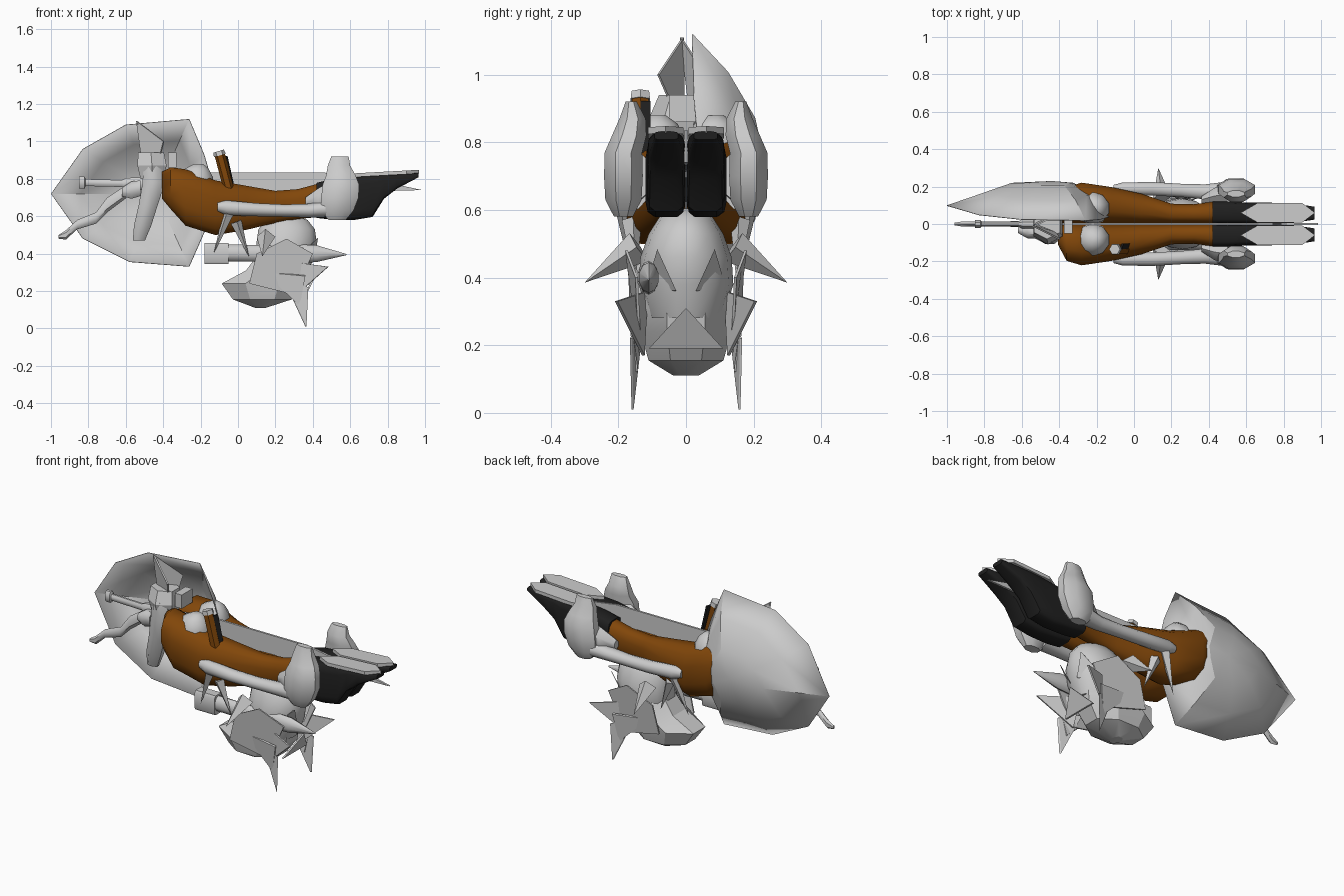
import bpy, bmesh, math
from mathutils import Vector


def material(name, rgb):
    m = bpy.data.materials.new(name)
    m.diffuse_color = (*rgb, 1)
    return m


GREY = material("plain grey", (0.6, 0.6, 0.6))
BROWN = material("leather brown", (0.22, 0.062, 0.003))
BLACK = material("boot black", (0.014, 0.014, 0.014))


def finish(name, bm, mat, smooth=35):
    bmesh.ops.recalc_face_normals(bm, faces=bm.faces)
    me = bpy.data.meshes.new(name)
    bm.to_mesh(me)
    bm.free()
    me.materials.append(mat)
    ob = bpy.data.objects.new(name, me)
    bpy.context.collection.objects.link(ob)
    if smooth:
        bpy.ops.object.select_all(action='DESELECT')
        ob.select_set(True)
        bpy.context.view_layer.objects.active = ob
        bpy.ops.object.shade_smooth_by_angle(angle=math.radians(smooth))
    return ob


def loft(name, sections, mat=GREY, axis='x', n=10, square=1.0, side=1, smooth=45):
    """Skin rounded rings (x, y, z, r1, r2) lying across the given axis."""
    bm = bmesh.new()
    rings = []
    for x, y, z, r1, r2 in sections:
        ring = []
        for i in range(n):
            a = 2 * math.pi * (i + 0.5) / n
            c, s = math.cos(a), math.sin(a)
            c = math.copysign(abs(c) ** square, c) * r1
            s = math.copysign(abs(s) ** square, s) * r2
            d = (0, c, s) if axis == 'x' else (c, s, 0)
            ring.append(bm.verts.new((x + d[0], (y + d[1]) * side, z + d[2])))
        rings.append(ring)
    for a, b in zip(rings, rings[1:]):
        for i in range(n):
            j = (i + 1) % n
            bm.faces.new((a[i], a[j], b[j], b[i]))
    bm.faces.new(rings[0])
    bm.faces.new(rings[-1])
    return finish(name, bm, mat, smooth)


def spike(name, base, tip, r, n=4, r2=0.0, mat=GREY):
    base, tip = Vector(base), Vector(tip)
    d = tip - base
    bm = bmesh.new()
    bmesh.ops.create_cone(bm, cap_ends=True, segments=n, radius1=r, radius2=r2, depth=d.length)
    rot = d.to_track_quat('Z', 'Y')
    for v in bm.verts:
        v.co = rot @ v.co + (base + tip) / 2
    return finish(name, bm, mat, 30)


def plate(name, pts, thick, mat=GREY):
    """Prism from a closed 3D outline, thickened along the given vector."""
    bm = bmesh.new()
    f = bm.faces.new([bm.verts.new(p) for p in pts])
    ex = bmesh.ops.extrude_face_region(bm, geom=[f])['geom']
    bmesh.ops.translate(bm, vec=thick, verts=[v for v in ex if isinstance(v, bmesh.types.BMVert)])
    return finish(name, bm, mat, 0)


# Domed shield, hollow towards the front
outline = [(-1, .72, .10), (-.83, .96, .05), (-.6, 1.09, .025), (-.26, 1.12, .02),
           (-.18, .93, .025), (-.13, .76, .04), (-.15, .58, .03), (-.26, .33, .02),
           (-.58, .355, .025), (-.83, .48, .05)]
bm = bmesh.new()
cx, cz = -.44, .72
rings = []
for s, y in ((1, None), (.72, .125), (.38, .205)):
    ring = []
    for px, pz, py in outline:
        bulge = .04 if abs(pz - cz) < .26 else 0
        ring.append(bm.verts.new((cx + (px - cx) * s, py if y is None else y + bulge * s,
                                  cz + (pz - cz) * s)))
    rings.append(ring)
top = bm.verts.new((cx, .23, cz))
for i in range(len(outline)):
    j = (i + 1) % len(outline)
    for a, b in zip(rings, rings[1:]):
        bm.faces.new((a[i], a[j], b[j], b[i]))
    bm.faces.new((rings[-1][i], rings[-1][j], top))
shield = finish("shield", bm, GREY, 25)
mod = shield.modifiers.new("thickness", 'SOLIDIFY')
mod.thickness = .004

# Limbs and clothing, one set per side
for s, tag in ((-1, "right"), (1, "left")):
    loft(tag + "_trouser_leg", [(-.405, .06, .765, .055, .075), (-.36, .10, .75, .10, .115),
                                (-.28, .112, .70, .112, .155), (-.12, .10, .645, .10, .15),
                                (.04, .082, .645, .082, .122), (.2, .056, .65, .054, .088),
                                (.32, .055, .665, .052, .082), (.43, .062, .685, .06, .092)],
         BROWN, n=12, square=.8, side=s)
    loft(tag + "_boot", [(.42, .061, .685, .06, .095), (.5, .061, .69, .06, .11),
                         (.62, .058, .695, .057, .117), (.72, .058, .71, .057, .115),
                         (.78, .058, .758, .055, .066), (.85, .058, .785, .053, .038),
                         (.965, .058, .82, .035, .012)],
         BLACK, n=12, square=.4, side=s)
    # boot sole
    plate(tag + "_sole", [(x, y * s, .808 + (x - .6) * .055) for x, y in
                          ((.57, .06), (.66, .112), (.9, .112), (.968, .06), (.9, .008), (.66, .008))],
          (0, 0, .02))
    loft(tag + "_hip_guard", [(-.22, .085, .74, .09, .09), (-.22, .085, .81, .09, .085),
                              (-.22, .085, .855, .065, .06), (-.21, .085, .88, .025, .025)],
         axis='z', side=s)
    loft(tag + "_arm", [(-.11, .185, .65, .025, .025), (-.06, .19, .645, .034, .04),
                        (.1, .188, .635, .038, .035), (.25, .18, .63, .037, .033),
                        (.38, .172, .63, .042, .037), (.48, .172, .64, .055, .045)], side=s)
    loft(tag + "_glove", [(.53, .185, .58, .05, .03), (.53, .185, .63, .095, .058),
                          (.545, .185, .70, .108, .062), (.55, .185, .77, .105, .06),
                          (.55, .168, .82, .085, .055), (.54, .158, .87, .065, .042),
                          (.545, .162, .92, .05, .018)],
         axis='z', n=8, side=s)
    loft(tag + "_knuckles", [(.36, .13, .67, .02, .03), (.43, .15, .68, .05, .07),
                             (.5, .16, .70, .06, .09)], n=6, side=s)
    # spikes and fins of the lower creature-like helmet
    spike(tag + "_side_horn", (.15, .14 * s, .49), (.13, .30 * s, .385), .05)
    plate(tag + "_long_fin", [(.24, .125 * s, .27), (.37, .16 * s, .22), (.36, .155 * s, .01)],
          (.006, .006 * s, 0))
    plate(tag + "_rear_fin", [(.26, .12 * s, .36), (.30, .13 * s, .17), (.48, .21 * s, .33)],
          (.004, -.008 * s, 0))
    plate(tag + "_cheek_fin", [(.14, .15 * s, .30), (.33, .15 * s, .12), (.36, .17 * s, .28)],
          (0, -.008 * s, .004))
    plate(tag + "_brow_fin", [(.30, .12 * s, .36), (.40, .03 * s, .36), (.42, .085 * s, .48)],
          (.008, 0, .004))
    plate(tag + "_helmet_wall", [(.06, .165 * s, .24), (.30, .14 * s, .18), (.40, .15 * s, .40),
                                 (.26, .18 * s, .48), (.10, .17 * s, .40)], (0, -.008 * s, 0))
    spike(tag + "_elbow_spike", (-.05, .185 * s, .62), (-.13, .16 * s, .40), .03)
    spike(tag + "_belt_spike", (-.01, .16 * s, .57), (.06, .15 * s, .38), .03)

# Helmet: narrow jaw, open brow and smooth crown
loft("helmet_jaw", [(.12, 0, .11, .03, .04), (.13, 0, .155, .17, .12), (.13, 0, .24, .235, .145),
                    (.20, 0, .31, .17, .15), (.24, 0, .40, .14, .13)], axis='z', n=8, smooth=20)
loft("helmet_crown", [(.24, 0, .28, .13, .11), (.25, 0, .38, .16, .14), (.26, 0, .46, .165, .135),
                      (.26, 0, .53, .155, .11), (.26, 0, .58, .115, .078), (.26, 0, .605, .04, .03)],
     axis='z', n=14)
plate("helmet_crest", [(.36, -.11, .19), (.36, .11, .19), (.42, 0, .31)], (.01, 0, 0))

# Pointed spear slung beneath the body
loft("spear_socket", [(-.18, -.11, .40, .035, .058), (-.05, -.11, .40, .035, .058)], square=.3, n=8)
loft("spear", [(-.1, -.11, .405, .035, .045), (.18, -.11, .40, .03, .045), (.32, -.11, .40, .03, .05),
               (.42, -.11, .40, .03, .045), (.58, -.11, .395, .002, .003)])

# Sword: blade runs between the legs, grip points at the shield tip
plate("sword_blade", [(x, -.006, z) for x, z in ((-.5, .76), (-.5, .80), (-.13, .835), (.45, .835),
                                                  (.75, .79), (.985, .74), (.6, .73), (0, .72))],
      (0, .012, 0))
loft("sword_grip", [(-.85, 0, .78, .022, .035), (-.82, 0, .78, .022, .035), (-.815, 0, .78, .015, .02),
                    (-.62, 0, .775, .015, .02), (-.60, 0, .775, .025, .032), (-.45, 0, .775, .03, .04)], n=8)
plate("guard_block", [(-.375, y, z) for y, z in ((-.05, .86), (.05, .86), (.05, .94), (-.05, .94))],
      (.045, 0, 0))
loft("guard_core", [(-.46, -.02, .80, .07, .07), (-.46, -.02, .87, .09, .09),
                    (-.465, -.01, .94, .08, .07)], axis='z', n=6, smooth=20)
plate("guard_front_blade", [(-.545, -.012, 1.11), (-.40, -.085, 1.0), (-.42, -.05, .92), (-.52, -.01, .93)],
      (.006, .006, 0))
plate("guard_back_blade", [(-.545, -.012, 1.11), (-.40, .06, 1.0), (-.42, .05, .92), (-.52, .01, .93)],
      (.006, -.006, 0))
loft("guard_arm", [(-.46, -.05, .88, .05, .05), (-.45, -.06, .78, .065, .05),
                   (-.48, -.05, .66, .055, .045), (-.51, -.04, .55, .05, .04),
                   (-.53, -.03, .47, .035, .02)], axis='z', n=8)
loft("guard_knob", [(-.62, -.03, .73, .02, .025), (-.57, -.035, .74, .045, .05),
                    (-.52, -.04, .75, .04, .045)], n=8)
# bent claw hanging from the grip
loft("claw", [(-.96, 0, .49, .008, .01), (-.92, 0, .50, .015, .025), (-.86, 0, .555, .014, .025),
              (-.76, 0, .59, .014, .03), (-.70, 0, .66, .015, .04), (-.60, 0, .73, .02, .035)], n=6)

# Knife tucked in the belt
spike("knife_handle", (-.04, -.135, .71), (-.098, -.135, .93), .028, 6, .028, BROWN)
spike("knife_cap", (-.097, -.135, .925), (-.104, -.135, .948), .033, 6, .03)
plate("knife_back", [(-.035, -.135, .74), (-.076, -.135, .92), (-.066, -.105, .92), (-.025, -.105, .74)],
      (.01, 0, .002), BLACK)
